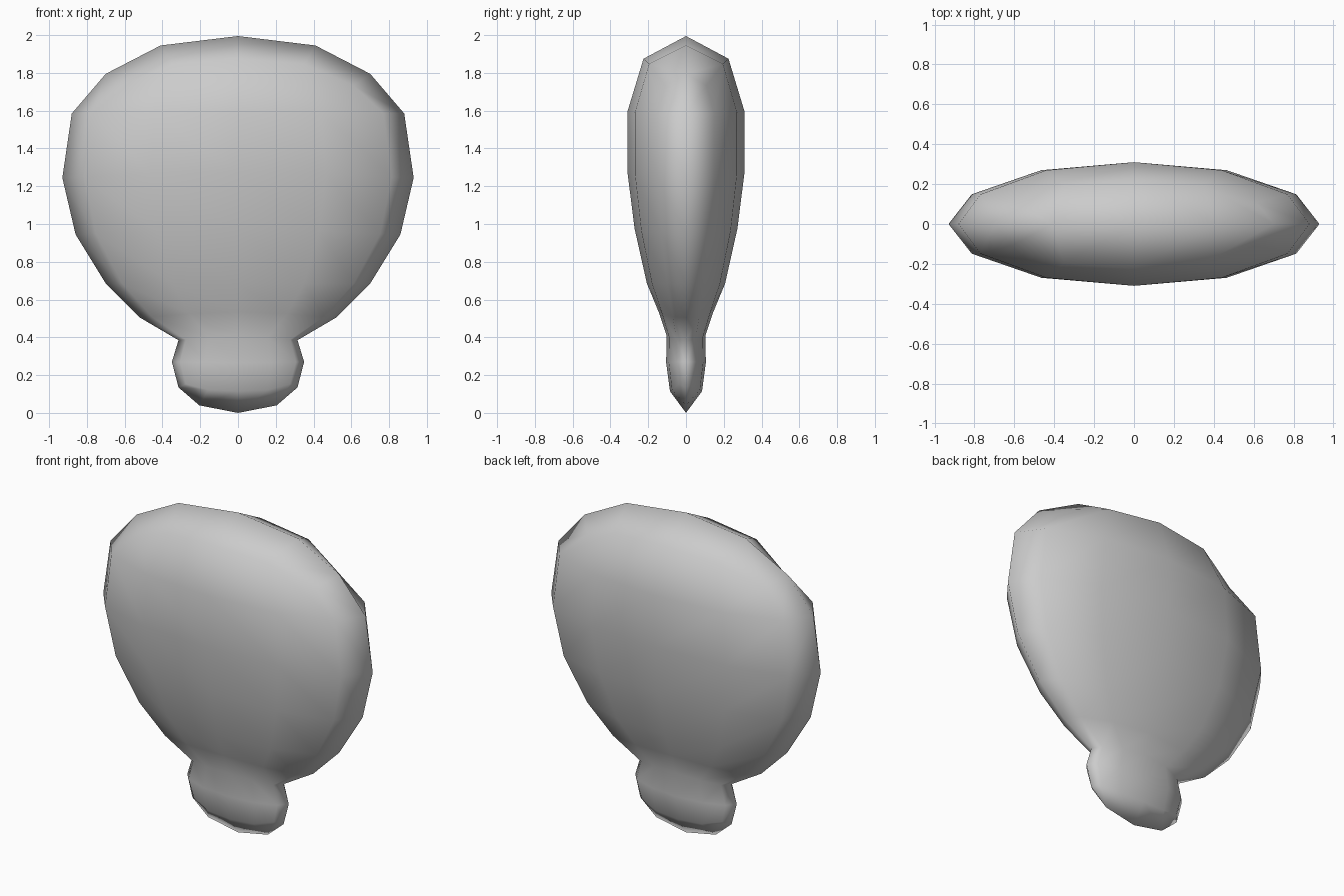
import bpy, bmesh

if "Cube" in bpy.data.objects:
    bpy.data.objects.remove(bpy.data.objects["Cube"])

# Rows from top to bottom: rim x, rim z, centre half-depth, centre z
ROWS = [(0.70, 1.80, 0.225, 1.88), (0.88, 1.59, 0.31, 1.60), (0.93, 1.25, 0.31, 1.28),
        (0.86, 0.95, 0.272, 0.98), (0.70, 0.69, 0.207, 0.69), (0.52, 0.51, 0.145, 0.54),
        (0.315, 0.39, 0.103, 0.415), (0.35, 0.275, 0.105, 0.27), (0.315, 0.14, 0.085, 0.12)]
# Columns: width factor, depth factor, blend from centre z to rim z
COLS = {0: (0, 1, 0), 1: (0.5, 0.87, 0.35), 2: (0.875, 0.48, 0.9)}

bm = bmesh.new()


def panel(side):
    """One bulging broad face as a grid of vertices."""
    grid = []
    for i, (rx, rz, d, cz) in enumerate(ROWS):
        line = []
        for c in range(-2, 3):
            fx, fy, t = COLS[abs(c)]
            z = cz + (rz - cz) * t
            if i == 0 and abs(c) == 2:
                z -= 0.07
            if i == len(ROWS) - 1 and abs(c) == 2:
                z += 0.02
            x = fx * rx * (1 if c > 0 else -1)
            line.append(bm.verts.new((x, side * d * fy, z)))
        grid.append(line)
    for a, b in zip(grid, grid[1:]):
        for j in range(4):
            bm.faces.new((a[j], a[j + 1], b[j + 1], b[j]))
    return grid


def border(g):
    """Boundary loop, clockwise from the upper left corner."""
    return (g[0] + [r[-1] for r in g[1:]] + g[-1][-2::-1]
            + [r[0] for r in g[-2:0:-1]])


front, back = border(panel(-1)), border(panel(1))

# Pointed rim between the two broad faces
right = [(rx, rz) for rx, rz, _, _ in ROWS]
outline = [(-0.70, 1.80), (-0.41, 1.95), (0, 2.0), (0.41, 1.95)] + right
outline += [(0.205, 0.045), (0, 0.005), (-0.205, 0.045)]
outline += [(-x, z) for x, z in reversed(right[1:])]
rim = [bm.verts.new((x, 0, z)) for x, z in outline]
n = len(rim)
for loop in (front, back):
    for i in range(n):
        k = (i + 1) % n
        bm.faces.new((loop[i], loop[k], rim[k], rim[i]))

lowest = min(v.co.z for v in bm.verts)
for v in bm.verts:
    v.co.z -= lowest
bmesh.ops.recalc_face_normals(bm, faces=bm.faces)
for f in bm.faces:
    f.smooth = True
mesh = bpy.data.meshes.new("rounded_paddle")
bm.to_mesh(mesh)
bm.free()
bpy.context.collection.objects.link(bpy.data.objects.new("rounded_paddle", mesh))
